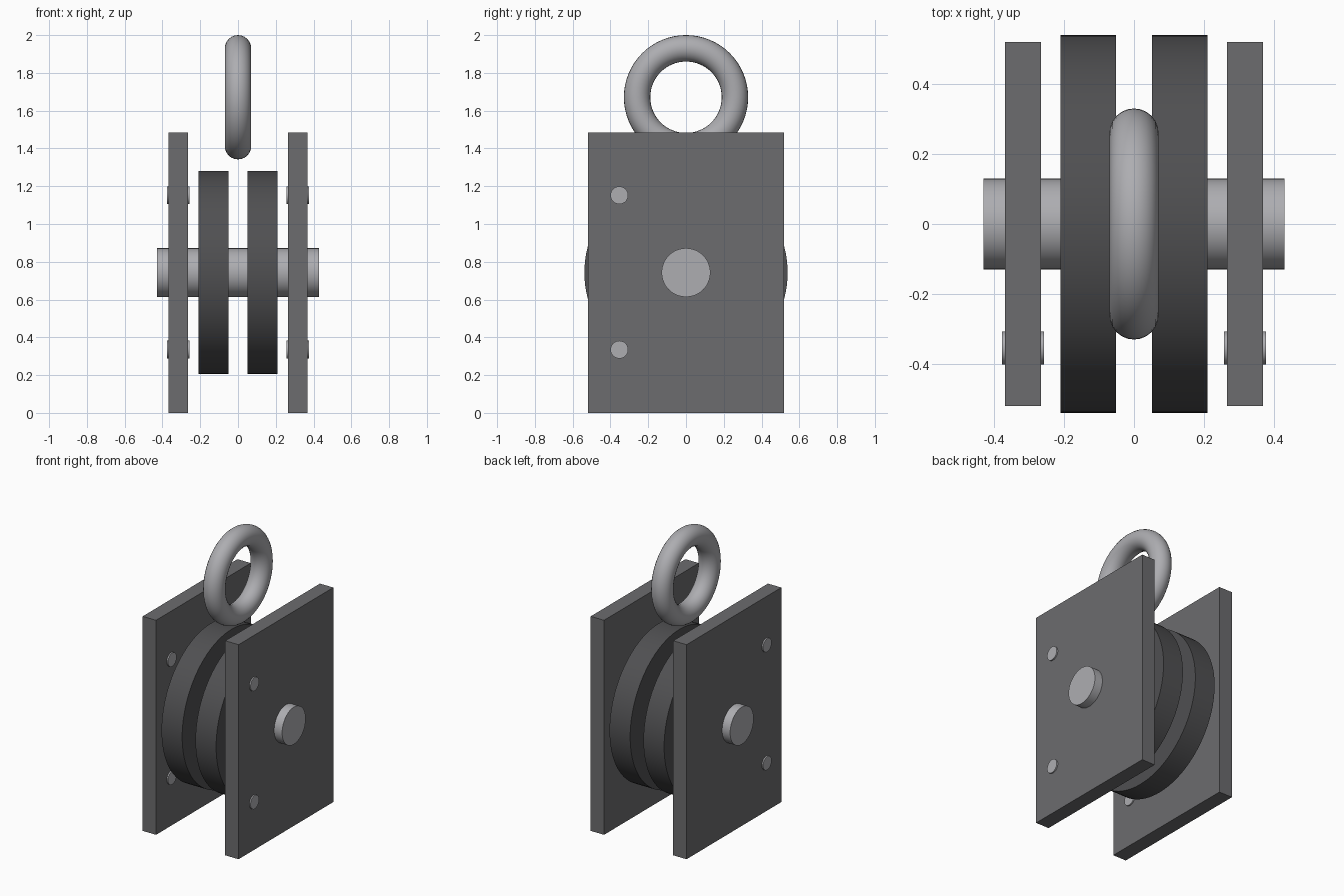
import bpy
from math import pi, radians

if "Cube" in bpy.data.objects:
    bpy.data.objects.remove(bpy.data.objects["Cube"])

AXLE_Z = 0.743


def material(name, value):
    mat = bpy.data.materials.new(name)
    mat.diffuse_color = (value, value, value * 1.05, 1)
    mat.use_nodes = True
    mat.node_tree.nodes["Principled BSDF"].inputs["Base Color"].default_value = mat.diffuse_color
    return mat


PLATE = material("plate_steel", 0.15)
DARK = material("dark_iron", 0.08)
BRIGHT = material("bright_steel", 0.42)


def finish(name, mat, smooth=True):
    ob = bpy.context.object
    ob.name = name
    ob.data.materials.append(mat)
    if smooth:
        bpy.ops.object.shade_smooth_by_angle(angle=radians(30))
    return ob


def cylinder_x(name, x, y, z, radius, length, sides, mat):
    bpy.ops.mesh.primitive_cylinder_add(vertices=sides, radius=radius, depth=length,
                                        location=(x, y, z), rotation=(0, pi / 2, 0))
    return finish(name, mat)


for side, label in ((-1, "left"), (1, "right")):
    # Cheek plate
    bpy.ops.mesh.primitive_cube_add(size=1, location=(side * 0.316, 0, 0.7425))
    bpy.context.object.scale = (0.102, 1.036, 1.485)
    bpy.ops.object.transform_apply(location=False, rotation=False, scale=True)
    finish(label + "_cheek_plate", PLATE, smooth=False)

    # Pulley wheel
    cylinder_x(label + "_wheel", side * 0.13, 0, AXLE_Z, 0.538, 0.158, 96, DARK)

    # Rivets along one edge of the plate
    for z, level in ((0.335, "lower"), (1.152, "upper")):
        cylinder_x(f"{label}_{level}_rivet", side * 0.316, -0.353, z, 0.047, 0.12, 32, BRIGHT)

# Axle through everything
cylinder_x("axle", 0, 0, AXLE_Z, 0.129, 0.856, 64, BRIGHT)

# Hanging ring, standing in the yz plane
bpy.ops.mesh.primitive_torus_add(major_radius=0.259, minor_radius=0.07,
                                 major_segments=64, minor_segments=24,
                                 location=(0, 0, 1.671), rotation=(0, pi / 2, 0))
finish("hanging_ring", BRIGHT)
